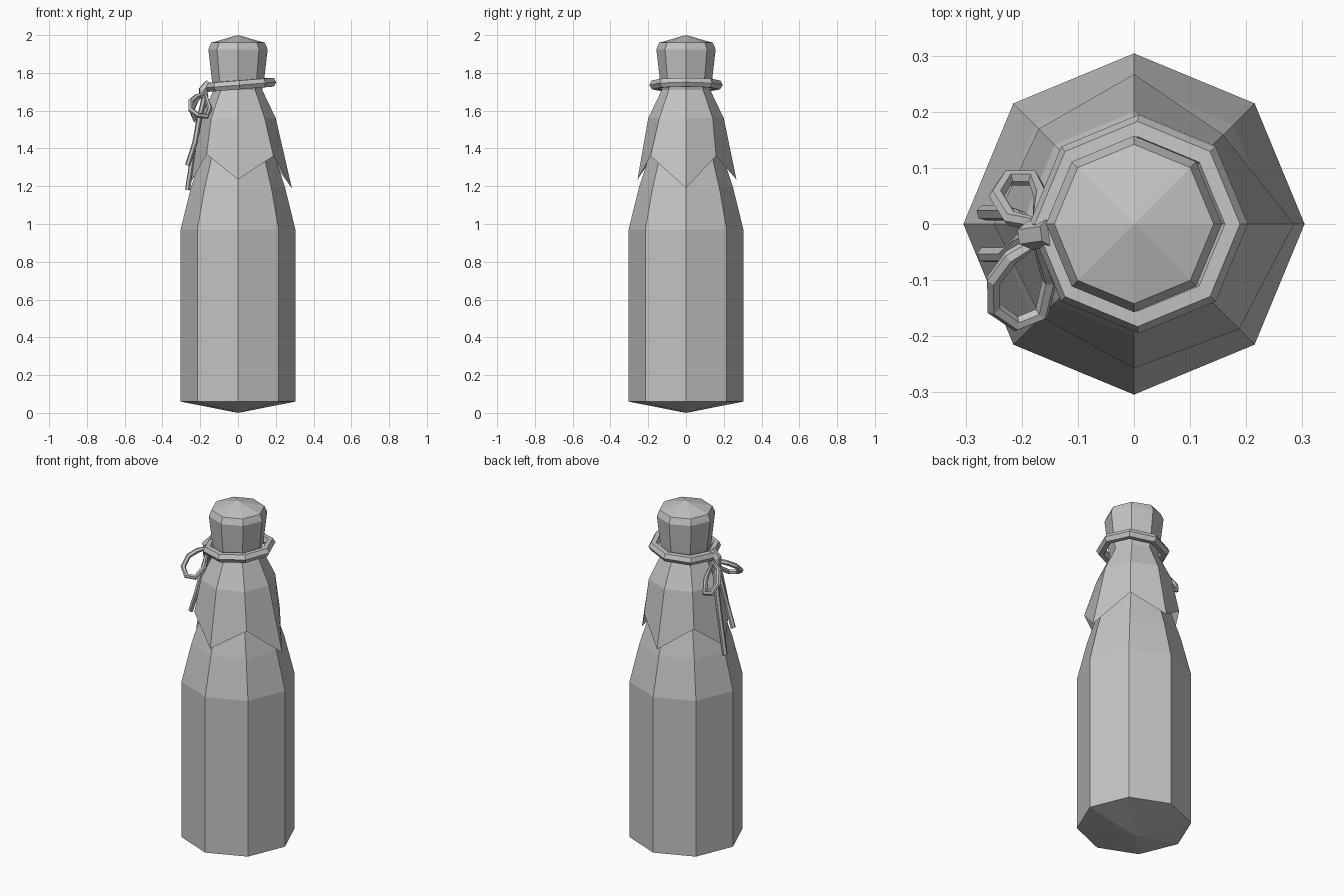
import bpy
import bmesh
from math import cos, sin, tau
from mathutils import Vector

cube = bpy.data.objects.get("Cube")
if cube:
    bpy.data.objects.remove(cube, do_unlink=True)

grey = bpy.data.materials.new("plain grey")
grey.use_nodes = True
colour = (0.55, 0.55, 0.55, 1)
grey.diffuse_color = colour
grey.node_tree.nodes["Principled BSDF"].inputs["Base Color"].default_value = colour

SIDES = 8


def ring(radius, z):
    """Octagon with a corner on the +x axis."""
    return [Vector((radius * cos(tau * i / SIDES), radius * sin(tau * i / SIDES), z))
            for i in range(SIDES)]


def lathe(name, rings, start=None, end=None):
    """Skin a stack of rings, closing either end with a fan to a point."""
    bm = bmesh.new()
    loops = [[bm.verts.new(p) for p in r] for r in rings]
    for low, high in zip(loops, loops[1:]):
        for i in range(SIDES):
            j = (i + 1) % SIDES
            bm.faces.new((low[i], low[j], high[j], high[i]))
    for loop, point in ((loops[0], start), (loops[-1], end)):
        if point:
            tip = bm.verts.new(point)
            for i in range(SIDES):
                bm.faces.new((loop[i], loop[(i + 1) % SIDES], tip))
    bmesh.ops.recalc_face_normals(bm, faces=bm.faces)
    mesh = bpy.data.meshes.new(name)
    bm.to_mesh(mesh)
    bm.free()
    mesh.materials.append(grey)
    obj = bpy.data.objects.new(name, mesh)
    bpy.context.collection.objects.link(obj)
    return obj


def cord(name, points, thickness, closed=False):
    """Faceted cord along a path, turned into a mesh."""
    curve = bpy.data.curves.new(name, "CURVE")
    curve.dimensions = "3D"
    curve.bevel_depth = thickness
    curve.bevel_resolution = 1
    curve.use_fill_caps = True
    spline = curve.splines.new("POLY")
    spline.points.add(len(points) - 1)
    for p, co in zip(spline.points, points):
        p.co = (*co, 1)
    spline.use_cyclic_u = closed
    curve.materials.append(grey)
    obj = bpy.data.objects.new(name, curve)
    bpy.context.collection.objects.link(obj)
    bpy.ops.object.select_all(action="DESELECT")
    obj.select_set(True)
    bpy.context.view_layer.objects.active = obj
    bpy.ops.object.convert(target="MESH")
    for poly in bpy.context.object.data.polygons:
        poly.use_smooth = False


# Bottle: shallow pointed base, straight body, sloping shoulder and neck
profile = [(0.304, 0.06), (0.304, 0.97), (0.25, 1.19), (0.165, 1.45), (0.11, 1.72)]
lathe("bottle", [ring(r, z) for r, z in profile], start=(0, 0, 0), end=(0, 0, 1.9))

# Cloth cover: four drooping points between four raised corners
hem = [(0.285, 1.19), (0.225, 1.36), (0.267, 1.235), (0.24, 1.36),
       (0.25, 1.22), (0.235, 1.37), (0.257, 1.235), (0.265, 1.36)]
hem_ring = [Vector((r * cos(tau * i / SIDES), r * sin(tau * i / SIDES), z))
            for i, (r, z) in enumerate(hem)]
cover = [(0.2, 1.56), (0.128, 1.71), (0.138, 1.76), (0.157, 1.925), (0.142, 1.96)]
lathe("cloth_cover", [hem_ring] + [ring(r, z) for r, z in cover], end=(0, 0, 2.0))

# Cord tied round the neck, tilted slightly
tie = [Vector((p.x + 0.008, p.y, p.z + 0.08 * p.x)) for p in ring(0.168, 1.737)]
cord("neck_cord", tie, 0.027, closed=True)

# Knot
cord("knot", [(-0.15, -0.015, 1.745), (-0.185, -0.02, 1.71), (-0.18, -0.02, 1.67)], 0.026)

# Bow loops
cord("front_loop", [(-0.175, -0.03, 1.69), (-0.22, -0.06, 1.675), (-0.25, -0.1, 1.65),
                    (-0.25, -0.15, 1.605), (-0.21, -0.178, 1.575), (-0.165, -0.16, 1.57),
                    (-0.15, -0.1, 1.61)], 0.014, closed=True)
cord("back_loop", [(-0.175, 0, 1.69), (-0.22, 0.01, 1.66), (-0.245, 0.05, 1.6),
                   (-0.225, 0.082, 1.55), (-0.18, 0.082, 1.54),
                   (-0.165, 0.05, 1.61)], 0.014, closed=True)

# Loose cord ends
for name, side, drop in (("front_cord_end", -0.055, 1.31), ("back_cord_end", 0.02, 1.18)):
    cord(name, [(-0.175, -0.02, 1.68), (-0.205, side * 0.6, 1.56),
                (-0.228, side, 1.43), (-0.267, side, drop)], 0.014)
